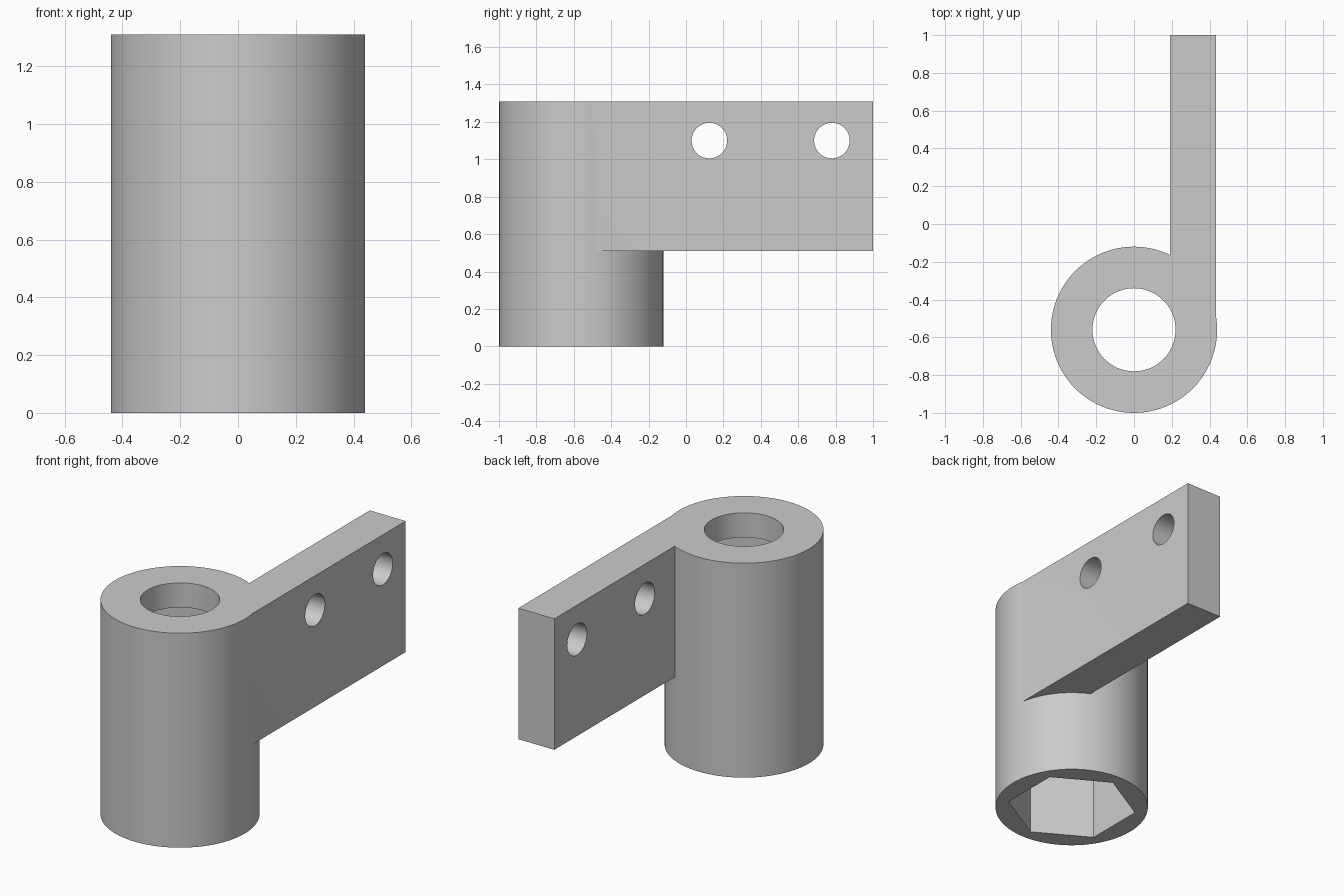
import bpy
import math

default = bpy.data.objects.get("Cube")
if default:
    bpy.data.objects.remove(default, do_unlink=True)

HEIGHT = 1.31
AXIS_Y = -0.56
SLEEVE_R = 0.44
BORE_R = 0.22
LIP = 0.15

grey = bpy.data.materials.new("plain grey")
colour = (0.6, 0.6, 0.6, 1)
grey.use_nodes = True
grey.diffuse_color = colour
grey.node_tree.nodes["Principled BSDF"].inputs["Base Color"].default_value = colour


def prism(name, radius, depth, location, sides, rotation=(0, 0, 0)):
    bpy.ops.mesh.primitive_cylinder_add(vertices=sides, radius=radius, depth=depth,
                                        location=location, rotation=rotation)
    obj = bpy.context.object
    obj.name = name
    obj.data.materials.append(grey)
    return obj


def box(name, low, high):
    bpy.ops.mesh.primitive_cube_add(size=1, location=[(a + b) / 2 for a, b in zip(low, high)])
    obj = bpy.context.object
    obj.name = name
    obj.scale = [b - a for a, b in zip(low, high)]
    obj.data.materials.append(grey)
    return obj


def combine(target, tool, operation):
    mod = target.modifiers.new(tool.name, "BOOLEAN")
    mod.operation = operation
    mod.solver = "EXACT"
    mod.object = tool
    bpy.ops.object.select_all(action="DESELECT")
    target.select_set(True)
    bpy.context.view_layer.objects.active = target
    bpy.ops.object.modifier_apply(modifier=mod.name)
    bpy.data.objects.remove(tool, do_unlink=True)


# Upright sleeve with a mounting plate along one side
bracket = prism("sleeve_with_plate", SLEEVE_R, HEIGHT, (0, AXIS_Y, HEIGHT / 2), 96)
plate = box("plate", (0.19, AXIS_Y, 0.51), (0.433, 1, HEIGHT))
combine(bracket, plate, "UNION")

# Hexagonal socket, open below and stopping under the top lip
socket_top = HEIGHT - LIP
socket = prism("hex_socket", 0.37, socket_top + 0.2, (0, AXIS_Y, socket_top / 2 - 0.1), 6)
combine(bracket, socket, "DIFFERENCE")

# Round bore through the lip
bore = prism("bore", BORE_R, 0.6, (0, AXIS_Y, HEIGHT), 64)
combine(bracket, bore, "DIFFERENCE")

# Two screw holes across the plate
for y in (0.125, 0.78):
    hole = prism("screw_hole", 0.095, 0.6, (0.31, y, 1.1), 48, (0, math.pi / 2, 0))
    combine(bracket, hole, "DIFFERENCE")

bpy.ops.object.shade_smooth_by_angle(angle=math.radians(25))
